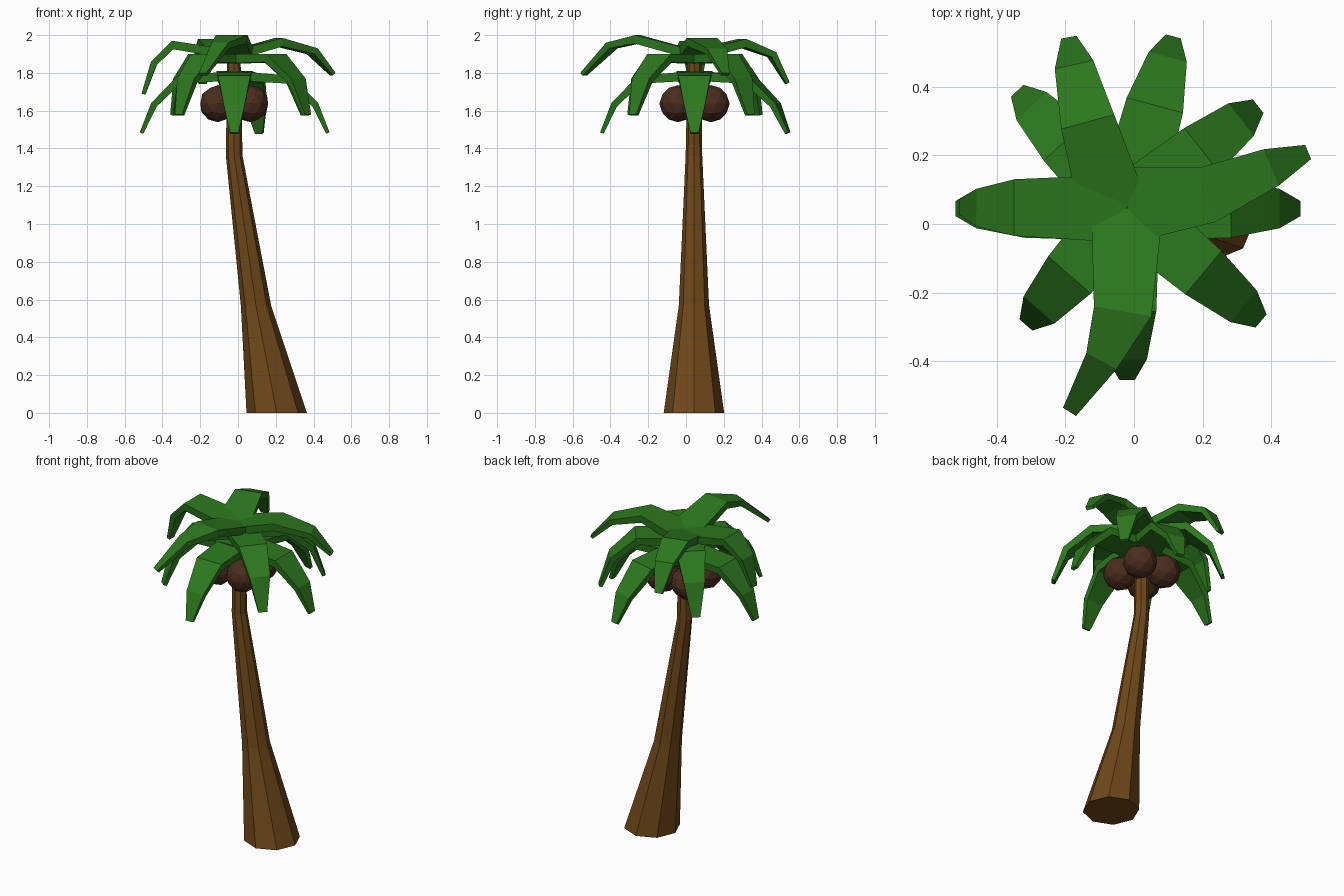
import bpy, bmesh, math
from mathutils import Vector

if "Cube" in bpy.data.objects:
    bpy.data.objects.remove(bpy.data.objects["Cube"])

CX, CY = -0.02, 0.045  # crown axis


def material(name, rgb):
    m = bpy.data.materials.new(name)
    m.diffuse_color = (*rgb, 1)
    m.use_nodes = True
    m.node_tree.nodes["Principled BSDF"].inputs["Base Color"].default_value = m.diffuse_color
    return m


BARK = material("bark", (0.16, 0.065, 0.01))
LEAF = material("leaf", (0.026, 0.19, 0.013))
NUT = material("nut", (0.07, 0.026, 0.013))


def finish(bm, name, mat):
    bmesh.ops.recalc_face_normals(bm, faces=bm.faces)
    me = bpy.data.meshes.new(name)
    bm.to_mesh(me)
    bm.free()
    me.materials.append(mat)
    ob = bpy.data.objects.new(name, me)
    bpy.context.collection.objects.link(ob)


def loft(name, rings, mat):
    """Skin a list of equal-sized vertex rings and cap both ends."""
    bm = bmesh.new()
    rows = [[bm.verts.new(p) for p in ring] for ring in rings]
    n = len(rows[0])
    for a, b in zip(rows, rows[1:]):
        for i in range(n):
            j = (i + 1) % n
            bm.faces.new((a[i], a[j], b[j], b[i]))
    bm.faces.new(rows[0][::-1])
    bm.faces.new(rows[-1])
    finish(bm, name, mat)


def frond(name, path, widths):
    """Tapered slab following the top-centre path, thinning to its tip."""
    pts = [Vector(p) for p in path]
    thick = (0.05, 0.045, 0.035, 0.02)
    rings = []
    for i, p in enumerate(pts):
        t = (pts[min(i + 1, len(pts) - 1)] - pts[max(i - 1, 0)]).normalized()
        side = Vector((-t.y, t.x, 0)).normalized()
        s = side * widths[i] / 2
        down = side.cross(t).normalized() * thick[i]
        if down.z > 0:
            down = -down
        rings.append([p - s, p + s, p + s * 0.95 + down, p - s * 0.95 + down])
    loft(name, rings, LEAF)


# Trunk: leaning tapered octagon
trunk = [(0.205, 0.042, 0, 0.16), (0.095, 0.042, 0.57, 0.08),
         (-0.02, 0.042, 1.36, 0.044), (-0.022, 0.045, 1.86, 0.036)]
loft("trunk", [[(x + r * math.cos(k * math.pi / 4), y + r * math.sin(k * math.pi / 4), z)
                for k in range(8)] for x, y, z, r in trunk], BARK)

# Coconuts
for i, (sx, sy) in enumerate([(-1, -1), (1, -1), (1, 1), (-1, 1)]):
    bm = bmesh.new()
    bmesh.ops.create_icosphere(bm, subdivisions=2, radius=0.098)
    bmesh.ops.translate(bm, verts=bm.verts, vec=(CX + sx * 0.086, CY + sy * 0.088, 1.637))
    finish(bm, f"coconut_{i + 1}", NUT)


# Lower and middle frond tiers: angle in degrees, overall reach
def tier(label, specs, profile, widths):
    for i, (deg, reach) in enumerate(specs):
        c, s = math.cos(math.radians(deg)), math.sin(math.radians(deg))
        frond(f"{label}_frond_{i + 1}",
              [(CX + c * r * reach, CY + s * r * reach, z) for r, z in profile], widths)


tier("lower", [(0, 0.505), (75, 0.52), (180, 0.5), (270, 0.5)],
     [(0, 1.81), (0.6, 1.785), (0.88, 1.64), (1, 1.485)], (0.19, 0.17, 0.115, 0.045))
tier("middle", [(133, 0.47), (38, 0.485), (-40, 0.51), (229, 0.45)],
     [(0, 1.90), (0.57, 1.90), (0.87, 1.77), (1, 1.58)], (0.19, 0.165, 0.12, 0.05))

# Upper tier: four individually curved fronds
frond("upper_frond_left", [(CX, CY, 1.92), (-0.35, 0.048, 1.97), (-0.46, 0.048, 1.86),
                           (-0.51, 0.05, 1.69)], (0.20, 0.165, 0.11, 0.045))
frond("upper_frond_back", [(-0.06, CY, 1.92), (-0.135, 0.298, 1.98), (-0.175, 0.465, 1.91),
                           (-0.19, 0.545, 1.75)], (0.20, 0.16, 0.115, 0.045))
frond("upper_frond_right", [(CX, 0.055, 1.92), (0.215, 0.085, 1.985), (0.40, 0.165, 1.93),
                            (0.508, 0.21, 1.80)], (0.22, 0.165, 0.115, 0.045))
frond("upper_frond_front", [(CX, CY, 1.92), (-0.033, -0.255, 2.0), (-0.095, -0.40, 1.96),
                            (-0.188, -0.548, 1.80)], (0.21, 0.17, 0.10, 0.045))
